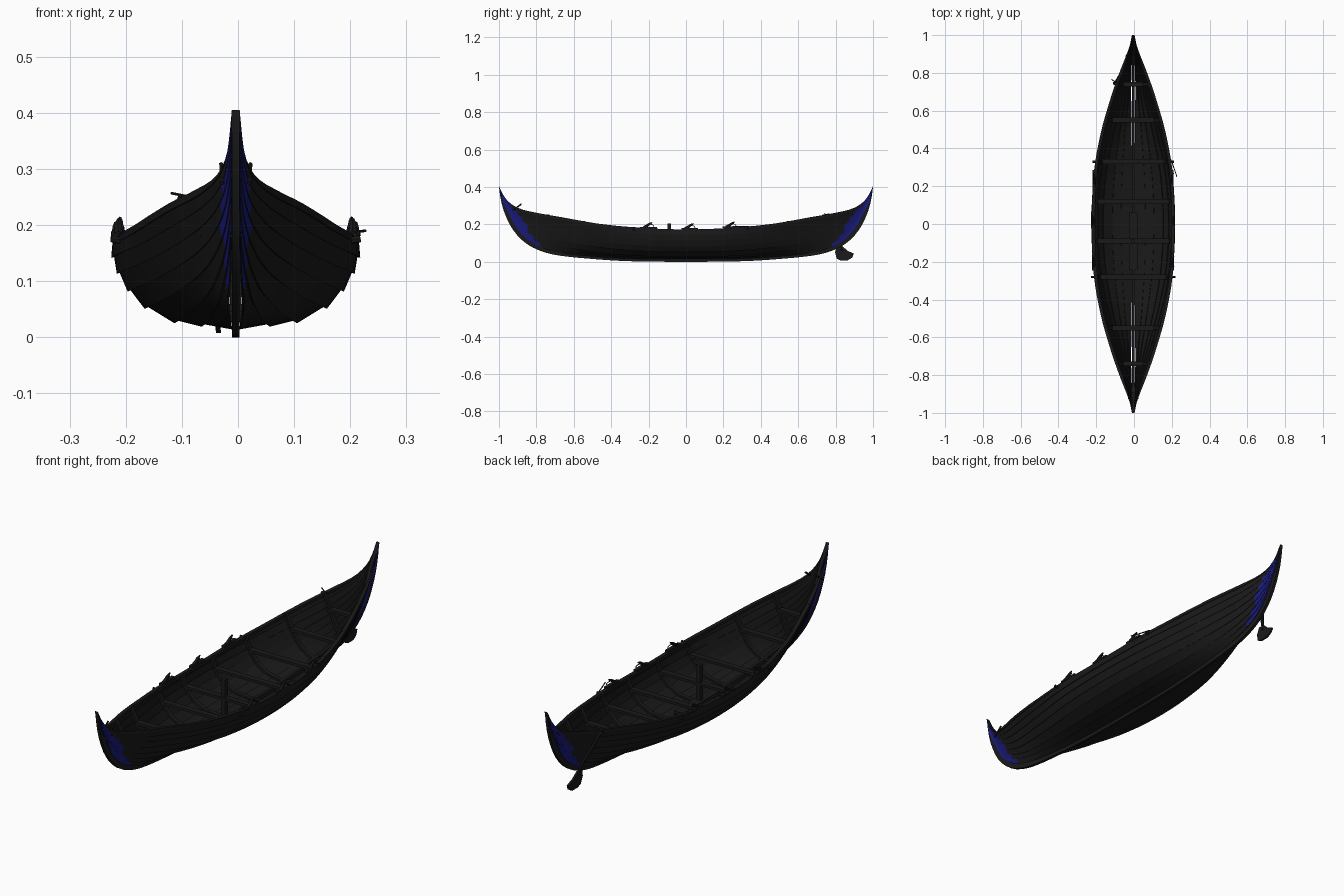
import bpy, bmesh, math
from mathutils import Vector

if "Cube" in bpy.data.objects:
    bpy.data.objects.remove(bpy.data.objects["Cube"])

XO = -0.004  # hull centreline


def material(name, c):
    m = bpy.data.materials.new(name)
    m.diffuse_color = (*c, 1)
    m.use_nodes = True
    m.node_tree.nodes["Principled BSDF"].inputs["Base Color"].default_value = m.diffuse_color
    return m


BLACK = material("tarred_wood", (0.01, 0.01, 0.01))
BLUE = material("blue_paint", (0.01, 0.01, 0.2))


def loft(name, rings, paint=None, smooth=True):
    """Skin a list of equal closed rings and cap both ends."""
    bm = bmesh.new()
    vs = [[bm.verts.new((p[0] + XO, p[1], p[2])) for p in r] for r in rings]
    n = len(rings[0])
    for i in range(len(vs) - 1):
        for j in range(n):
            k = (j + 1) % n
            f = bm.faces.new((vs[i][j], vs[i][k], vs[i + 1][k], vs[i + 1][j]))
            f.material_index = 1 if paint and paint(i, j) else 0
    bm.faces.new(vs[0])
    bm.faces.new(vs[-1])
    bmesh.ops.recalc_face_normals(bm, faces=bm.faces)
    me = bpy.data.meshes.new(name)
    bm.to_mesh(me)
    bm.free()
    me.materials.append(BLACK)
    me.materials.append(BLUE)
    ob = bpy.data.objects.new(name, me)
    bpy.context.collection.objects.link(ob)
    if smooth:
        bpy.ops.object.select_all(action='DESELECT')
        ob.select_set(True)
        bpy.context.view_layer.objects.active = ob
        bpy.ops.object.shade_smooth_by_angle(angle=math.radians(25))
    return ob


def bar(name, pts, r, n=6):
    """Round bar along a path; r is a radius or one radius per point."""
    pts = [Vector(p) for p in pts]
    rings = []
    for i, p in enumerate(pts):
        d = (pts[min(i + 1, len(pts) - 1)] - pts[max(i - 1, 0)]).normalized()
        a = d.cross(Vector((0.31, 0.2, 0.93))).normalized()
        b = d.cross(a)
        rr = r[i] if isinstance(r, tuple) else r
        rings.append([p + (a * math.cos(t) + b * math.sin(t)) * rr
                      for t in (2 * math.pi * k / n for k in range(n))])
    return loft(name, rings)


def box(name, lo, hi):
    q = [(lo[0], lo[2]), (hi[0], lo[2]), (hi[0], hi[2]), (lo[0], hi[2])]
    return loft(name, [[(x, y, z) for x, z in q] for y in (lo[1], hi[1])], smooth=False)


def curve(table):
    """Smooth (Hermite) interpolation, symmetric in y."""
    xs, zs = zip(*table)
    m = [0.0]
    for i in range(1, len(xs) - 1):
        m.append((zs[i + 1] - zs[i - 1]) / (xs[i + 1] - xs[i - 1]))
    m.append((zs[-1] - zs[-2]) / (xs[-1] - xs[-2]))

    def f(y):
        y = min(abs(y), xs[-1])
        i = max(k for k in range(len(xs) - 1) if xs[k] <= y)
        h = xs[i + 1] - xs[i]
        t = (y - xs[i]) / h
        return ((2*t**3 - 3*t*t + 1) * zs[i] + (t**3 - 2*t*t + t) * h * m[i]
                + (3*t*t - 2*t**3) * zs[i + 1] + (t**3 - t*t) * h * m[i + 1])
    return f


# Hull lines: keel bottom, sheer height, half breadth
keel = curve([(0, 0), (.3, .003), (.5, .015), (.7, .037), (.8, .067), (.87, .11),
              (.93, .178), (.97, .26), (.99, .33), (1, .40)])
sheer = curve([(0, .172), (.2, .178), (.45, .2), (.67, .238), (.82, .265), (.9, .288),
               (.95, .322), (.98, .362), (1, .405)])
beam = curve([(0, .214), (.2, .209), (.33, .196), (.5, .163), (.6, .135), (.7, .104),
              (.8, .069), (.9, .032), (.95, .016), (1, .006)])
MID = [(.05, 0), (.30, .035), (.51, .08), (.74, .25), (.87, .45), (.95, .65), (.99, .83), (1, 1)]
END = [(.1, 0), (.16, .14), (.24, .28), (.34, .42), (.47, .57), (.62, .72), (.8, .86), (1, 1)]


def hull_bottom(y):
    slope = (keel(min(abs(y) + .004, 1)) - keel(abs(y) - .004)) / .008
    return keel(y) + min(.025 * math.hypot(1, slope), .45 * (sheer(y) - keel(y)))


def section(y):
    f = min(1, (abs(y) / .9) ** 1.8)
    w, b = beam(y), hull_bottom(y)
    h = sheer(y) - b
    return [Vector((max(w * (p[0] * (1 - f) + q[0] * f), .005),
                    b + h * (p[1] * (1 - f) + q[1] * f))) for p, q in zip(MID, END)]


N = 56
YS = [math.sin((i / N * 2 - 1) * math.pi / 2) for i in range(N + 1)]
SECT = [section(y) for y in YS]

# Lapped planks, painted blue at the stem ends in steps
for side, tag in ((1, "right"), (-1, "left")):
    for k in range(7):
        rings = []
        for y, s in zip(YS, SECT):
            a, b = s[k], s[k + 1]
            d = (b - a).normalized() if (b - a).length > 1e-6 else Vector((0, 1))
            n = Vector((d.y, -d.x))
            t = .0055 * max(.25, min(1, (1 - abs(y)) / .25))
            a = a - d * min(.005, (b - a).length * .15)
            q = [a + n * t, b, b + n * t, a + n * t * 1.9]
            rings.append([(side * max(p.x, .001), y, p.y) for p in q])
        start = .78 + .026 * k
        loft(f"plank_{tag}_{k + 1}", rings,
             lambda i, j, s0=start: j == 2 and abs(YS[i] + YS[i + 1]) / 2 > s0)

    # Gunwale rail
    rail = []
    for y, s in zip(YS, SECT):
        x, z = s[-1]
        r = .012 * max(.2, min(1, (1 - abs(y)) / .2))
        rail.append([(side * max(x + u * r, .001), y, z + v * r)
                     for u, v in ((-1, -1), (.4, -1), (.4, .1), (-1, .1))])
    loft(f"gunwale_{tag}", rail)

# Keel sweeping up into both stems
stem = []
for y in YS:
    u = max(0, min(1, (abs(y) - .9) / .06))
    low = min(hull_bottom(y) + .012, sheer(y))
    top = low + (sheer(y) - low) * u
    stem.append([(-.0065, y, keel(y)), (.0065, y, keel(y)), (.0065, y, top), (-.0065, y, top)])
loft("keel_and_stems", stem)

# Ribs and cross beams
for i, y in enumerate((-.74, -.55, -.28, -.09, .12, .33, .55, .74)):
    s = section(y)
    half = [(p.x - .001, p.y + .001) for p in s]
    inner = [(max(p.x - .011, .0), p.y + .010 * (1 - k / 9)) for k, p in enumerate(s)]
    out = [(-x, z) for x, z in reversed(half)] + half
    inn = [(-x, z) for x, z in reversed(inner)] + inner
    loft(f"rib_{i + 1}", [[(a[0], y - .009, a[1]), (a[0], y + .009, a[1]),
                           (b[0], y + .009, b[1]), (b[0], y - .009, b[1])]
                          for a, b in zip(out, inn)])
    # Beam ends of the two main frames poke through the side
    h = hull_bottom(y) + (sheer(y) - hull_bottom(y)) * .68
    w = min(s[5].x, s[4].x + .01)
    box(f"cross_beam_{i + 1}", (-w, y - .013, h - .012), (w, y + .013, h))
    if y in (-.28, .33):
        for side in (1, -1):
            x, z = s[-1]
            bar("beam_peg", [(side * (x - .02), y, z - .015), (side * (x + .02), y, z - .008)], .006)

# Mast step with stub
box("mast_step", (-.022, -.24, .03), (.022, .06, .046))
box("mast_stub", (-.010, -.10, .04), (.010, -.08, .205))

# Rowlocks: pad with curved horn and rope loop
for side in (1, -1):
    for y in (-.2, .02, .24):
        x, z = section(y)[-1]
        x *= side
        box("rowlock_pad", (x - .009, y - .045, z - .001), (x + .007, y + .045, z + .008))
        bar("rowlock_horn", [(x, y - .025, z + .004), (x, y - .008, z + .014),
                             (x, y + .004, z + .024), (x, y + .02, z + .032)],
            (.009, .0075, .006, .003))
        bar("rowlock_rope", [(x + .007 * math.cos(t) * side, y + .012 + .016 * math.cos(t),
                              z + .009 + .013 * math.sin(t))
                             for t in (math.pi * k / 6 for k in range(7))], .002, 5)
    # Mooring pins near the bow
    bar("bow_pin", [(side * .024, -.925, .275), (side * .026, -.88, .309)], .004)

bar("rope_tail", [(.200, .34, .19), (.218, .29, .188), (.231, .25, .19)], .0025, 5)

# Steering rudder on the left quarter
bar("rudder_stock", [(-.094, .745, .248), (-.078, .775, .19), (-.050, .81, .12), (-.034, .835, .06)],
    (.008, .008, .007, .006), 8)
blade = [(.805, .085), (.835, .085), (.862, .06), (.898, .043), (.888, .022), (.865, .008),
         (.825, .008), (.805, .018), (.797, .05)]
loft("rudder_blade", [[(x - (.09 - z) * -.12, y, z) for y, z in blade] for x in (-.045, -.036)],
     smooth=False)
bar("tiller", [(-.115, .765, .257), (-.09, .75, .252), (-.064, .74, .257)], .0025)
bar("rudder_head", [(-.100, .745, .232), (-.094, .745, .250)], .009, 8)
